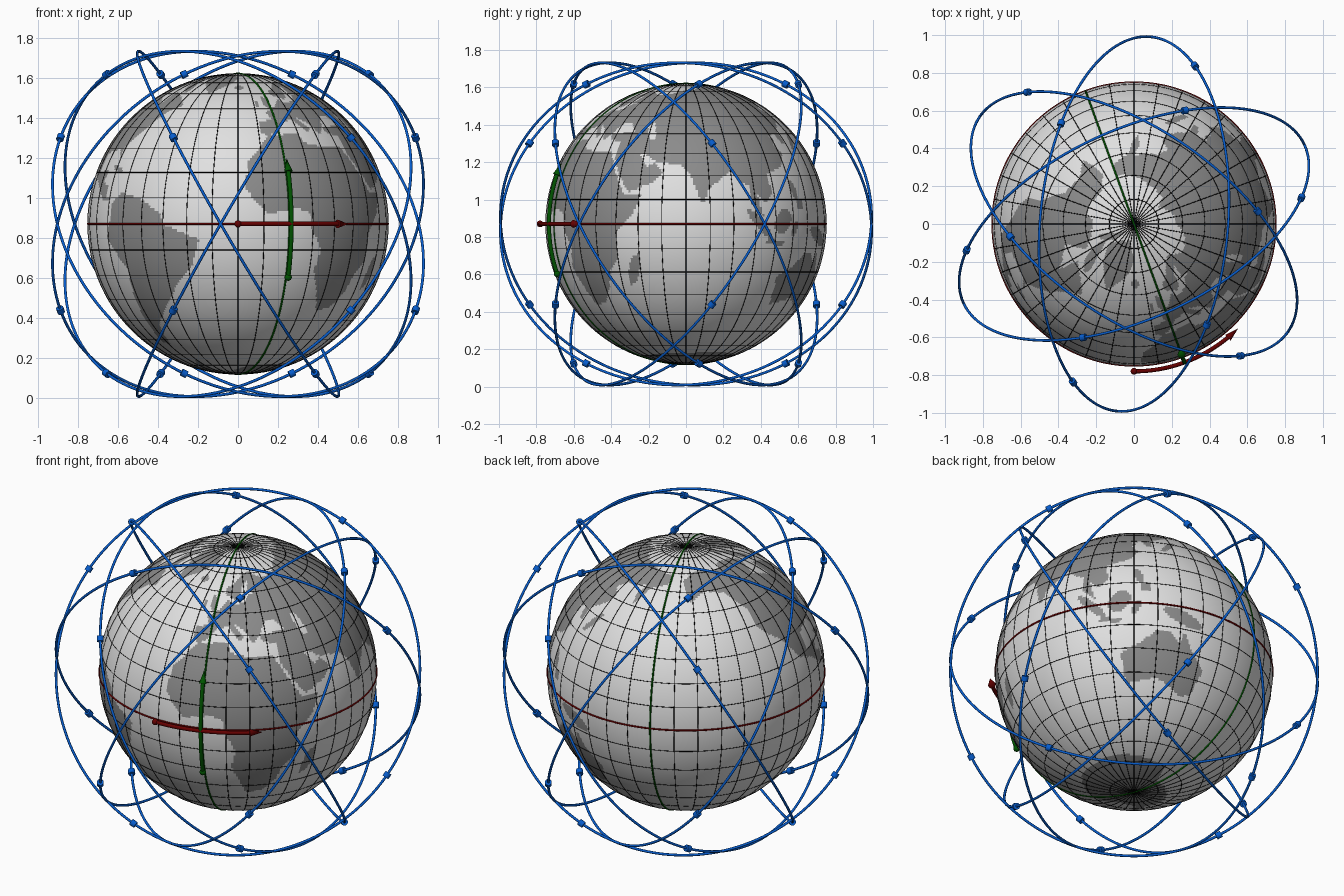
import bpy, bmesh, math
from mathutils import Matrix, Vector

if "Cube" in bpy.data.objects:
    bpy.data.objects.remove(bpy.data.objects["Cube"])

ZC, RG, RO, RA = 0.87, 0.75, 0.995, 0.78   # centre height, globe, orbit and arrow radii
LON0 = -70                                 # azimuth of longitude zero
rad = math.radians
C = Matrix.Translation((0, 0, ZC))


def rot(deg, axis):
    return Matrix.Rotation(rad(deg), 4, axis)


def material(name, rgb):
    m = bpy.data.materials.new(name)
    m.diffuse_color = (*rgb, 1)
    m.use_nodes = True
    m.node_tree.nodes["Principled BSDF"].inputs["Base Color"].default_value = m.diffuse_color
    return m


SEA = material("pale_grey", (0.75, 0.75, 0.75))
LAND = material("mid_grey", (0.26, 0.26, 0.26))
BLACK = material("black", (0.0, 0.0, 0.0))
RED = material("dark_red", (0.13, 0.0, 0.0))
GREEN = material("dark_green", (0.0, 0.09, 0.0))
BLUE = material("blue", (0.002, 0.11, 0.62))


def finish(bm, name, mats, angle=40):
    me = bpy.data.meshes.new(name)
    bm.to_mesh(me)
    bm.free()
    for m in mats:
        me.materials.append(m)
    ob = bpy.data.objects.new(name, me)
    bpy.context.collection.objects.link(ob)
    bpy.ops.object.select_all(action='DESELECT')
    ob.select_set(True)
    bpy.context.view_layer.objects.active = ob
    bpy.ops.object.shade_smooth_by_angle(angle=rad(angle))
    return ob


def tube(bm, M, R, r, a0=0, a1=360, segs=144, sides=4):
    """Round tube along an arc of radius R in the local XY plane."""
    closed = a1 - a0 == 360
    rings = []
    for i in range(segs if closed else segs + 1):
        a = rad(a0 + (a1 - a0) * i / segs)
        ring = []
        for j in range(sides):
            b = 2 * math.pi * j / sides
            d = R + r * math.cos(b)
            ring.append(bm.verts.new(M @ Vector((d * math.cos(a), d * math.sin(a), r * math.sin(b)))))
        rings.append(ring)
    for i in range(segs):
        p, q = rings[i], rings[(i + 1) % len(rings)]
        for j in range(sides):
            k = (j + 1) % sides
            bm.faces.new((p[j], q[j], q[k], p[k]))
    if not closed:
        bm.faces.new(rings[0])
        bm.faces.new(rings[-1][::-1])


# --- coast outlines in degrees (longitude, latitude) ---
africa = [(-6, 36), (10, 37), (11, 33), (20, 31), (32, 31), (36, 24), (43, 12), (51, 12), (48, 5),
          (40, -4), (40, -15), (35, -20), (33, -26), (27, -34), (19, -35), (12, -18), (14, -10),
          (9, -1), (9, 4), (4, 6), (-8, 4), (-13, 8), (-17, 14), (-16, 24), (-10, 31)]
europe = [(-9, 37), (-9, 43), (-2, 44), (-4, 48), (4, 52), (8, 57), (11, 54), (20, 55), (23, 59), (30, 60),
          (34, 66), (44, 67), (60, 69), (60, 40), (41, 41), (37, 46), (31, 46), (28, 42), (23, 36),
          (19, 42), (13, 45), (18, 40), (16, 38), (10, 44), (3, 43), (-1, 38), (-5, 36)]
scandinavia = [(5, 59), (8, 58), (13, 56), (17, 58), (18, 63), (24, 66), (22, 60), (30, 60), (40, 67),
               (28, 71), (20, 70), (12, 65), (5, 62)]
north_asia = [(60, 30), (60, 69), (70, 73), (80, 73), (105, 78), (113, 74), (140, 73), (160, 70), (180, 69),
              (180, 64), (164, 60), (162, 56), (157, 51), (156, 57), (160, 61), (142, 59), (135, 55),
              (141, 52), (140, 48), (129, 41), (129, 35), (126, 35), (125, 40), (118, 39), (122, 37),
              (119, 35), (122, 30)]
south_asia = [(60, 40), (60, 30), (122, 30), (118, 24), (108, 21), (109, 12), (105, 9), (101, 13), (104, 2),
              (98, 9), (98, 16), (94, 17), (90, 22), (80, 15), (77, 8), (73, 17), (72, 21), (67, 25),
              (57, 26), (50, 30), (48, 30), (52, 24), (56, 26), (60, 22), (55, 17), (45, 13), (39, 21),
              (35, 28), (35, 36), (28, 37), (27, 40), (41, 41)]
north_america = [(-168, 66), (-156, 71), (-125, 70), (-95, 72), (-82, 68), (-94, 60), (-82, 55), (-79, 52),
                 (-77, 62), (-65, 58), (-56, 52), (-65, 48), (-70, 42), (-76, 35), (-81, 31), (-80, 25),
                 (-84, 30), (-97, 28), (-97, 20), (-87, 21), (-88, 16), (-83, 15), (-83, 10), (-77, 9),
                 (-85, 9), (-95, 16), (-105, 20), (-112, 30), (-118, 34), (-124, 40), (-124, 48),
                 (-135, 58), (-150, 60), (-162, 55), (-166, 62)]
south_america = [(-78, 8), (-72, 12), (-62, 10), (-51, 4), (-50, 0), (-35, -6), (-39, -17), (-48, -26),
                 (-57, -36), (-65, -42), (-68, -53), (-74, -52), (-72, -30), (-70, -18), (-81, -5), (-78, 2)]
australia = [(114, -22), (122, -18), (130, -12), (136, -12), (140, -17), (142, -11), (146, -19), (153, -26),
             (150, -37), (144, -38), (138, -35), (131, -32), (116, -35)]
greenland = [(-73, 78), (-55, 82), (-30, 83), (-20, 76), (-25, 70), (-43, 60), (-53, 67)]
antarctica = [(-180, -78), (-150, -77), (-100, -73), (-75, -73), (-60, -64), (-62, -75), (-30, -78),
              (-10, -71), (50, -67), (110, -66), (160, -70), (170, -78), (180, -78), (180, -91), (-180, -91)]
outlines = [africa, europe, scandinavia, north_asia, south_asia, north_america, south_america,
            australia, greenland, antarctica]
# islands as ellipses: longitude, latitude, half length, half width, tilt
islands = [(47, -19, 7, 2.5, 70), (-2, 54, 4.5, 2, 110), (-8, 53, 2, 1.5, 90), (-19, 65, 4.5, 1.6, 0),
           (138, 37, 7, 1.6, 50), (114, 1, 5.5, 4, 50), (102, 0, 8, 2, 135), (141, -5, 9, 3, 160),
           (-73, 69, 11, 4, 140), (-80, 80, 14, 3, 20), (-110, 71, 9, 2.5, 0), (122, 14, 4, 1.6, 110),
           (125, 8, 2.5, 2, 0), (121, -2, 3.5, 1.5, 70), (110, -7.5, 5, 1, 175), (-79, 21.5, 5, 1, 160)]
caspian = (51, 42, 5.5, 2.2, 110)


def in_outline(x, y, pts):
    inside = False
    for (x1, y1), (x2, y2) in zip(pts, pts[1:] + pts[:1]):
        if (y1 > y) != (y2 > y) and x < (x2 - x1) * (y - y1) / (y2 - y1) + x1:
            inside = not inside
    return inside


def in_ellipse(x, y, e):
    dx, dy, c, s = x - e[0], y - e[1], math.cos(rad(e[4])), math.sin(rad(e[4]))
    return ((dx * c + dy * s) / e[2]) ** 2 + ((dy * c - dx * s) / e[3]) ** 2 < 1


boxes = [(min(p[0] for p in o), max(p[0] for p in o), min(p[1] for p in o), max(p[1] for p in o), o)
         for o in outlines]


def is_land(x, y):
    if in_ellipse(x, y, caspian):
        return False
    return (any(a < x < b and c < y < d and in_outline(x, y, o) for a, b, c, d, o in boxes)
            or any(in_ellipse(x, y, e) for e in islands))


# --- globe: one-degree faces coloured as land or sea ---
bm = bmesh.new()
bmesh.ops.create_uvsphere(bm, u_segments=360, v_segments=180, radius=RG)
for f in bm.faces:
    v = f.calc_center_median().normalized()
    lon = (math.degrees(math.atan2(v.y, v.x)) - LON0 + 180) % 360 - 180
    f.material_index = int(is_land(lon, math.degrees(math.asin(v.z))))
bm.transform(C)
finish(bm, "globe", [SEA, LAND])

# --- grid of parallels and meridians every ten degrees ---
bm = bmesh.new()
for lat in range(-80, 90, 10):
    if lat:
        tube(bm, C @ Matrix.Translation((0, 0, RG * math.sin(rad(lat)))), RG * math.cos(rad(lat)), 0.002)
for lon in range(10, 180, 10):
    tube(bm, C @ rot(LON0 + lon, 'Z') @ rot(90, 'X'), RG, 0.002)
finish(bm, "grid_lines", [BLACK], 100)

equator_frame = C @ rot(LON0, 'Z')
meridian_frame = equator_frame @ rot(90, 'X')


# --- coloured base circles, each with a curved direction arrow ---
def circle_and_arrow(name, frame, mat):
    bm = bmesh.new()
    tube(bm, frame, RG, 0.005, sides=8)
    finish(bm, name + "_line", [mat], 100)
    bm = bmesh.new()
    tube(bm, frame, RA, 0.011, -20, 20, 24, 12)
    start = frame @ rot(-20, 'Z') @ Matrix.Translation((RA, 0, 0))
    bmesh.ops.create_uvsphere(bm, u_segments=16, v_segments=8, radius=0.018, matrix=start)
    tip = frame @ rot(22.2, 'Z') @ Matrix.Translation((RA, 0, 0)) @ rot(-90, 'X')
    bmesh.ops.create_cone(bm, cap_ends=True, segments=16, radius1=0.021, radius2=0, depth=0.072, matrix=tip)
    finish(bm, name + "_arrow", [mat])


circle_and_arrow("equator", equator_frame, RED)
circle_and_arrow("prime_meridian", meridian_frame, GREEN)

# --- six inclined orbits with four satellites each ---
for i in range(6):
    frame = C @ rot(25 + 60 * i, 'Z') @ rot(60, 'X')
    bm = bmesh.new()
    tube(bm, frame, RO, 0.0072, sides=8)
    finish(bm, f"orbit_{i + 1}", [BLUE], 60)
    bm = bmesh.new()
    for u in (60, 150, 240, 330):
        place = frame @ rot(u, 'Z') @ Matrix.Translation((RO, 0, 0)) @ rot(-90, 'X')
        bmesh.ops.create_cone(bm, cap_ends=True, segments=10, radius1=0.019, radius2=0.019,
                              depth=0.03, matrix=place)
    finish(bm, f"satellites_{i + 1}", [BLUE])
